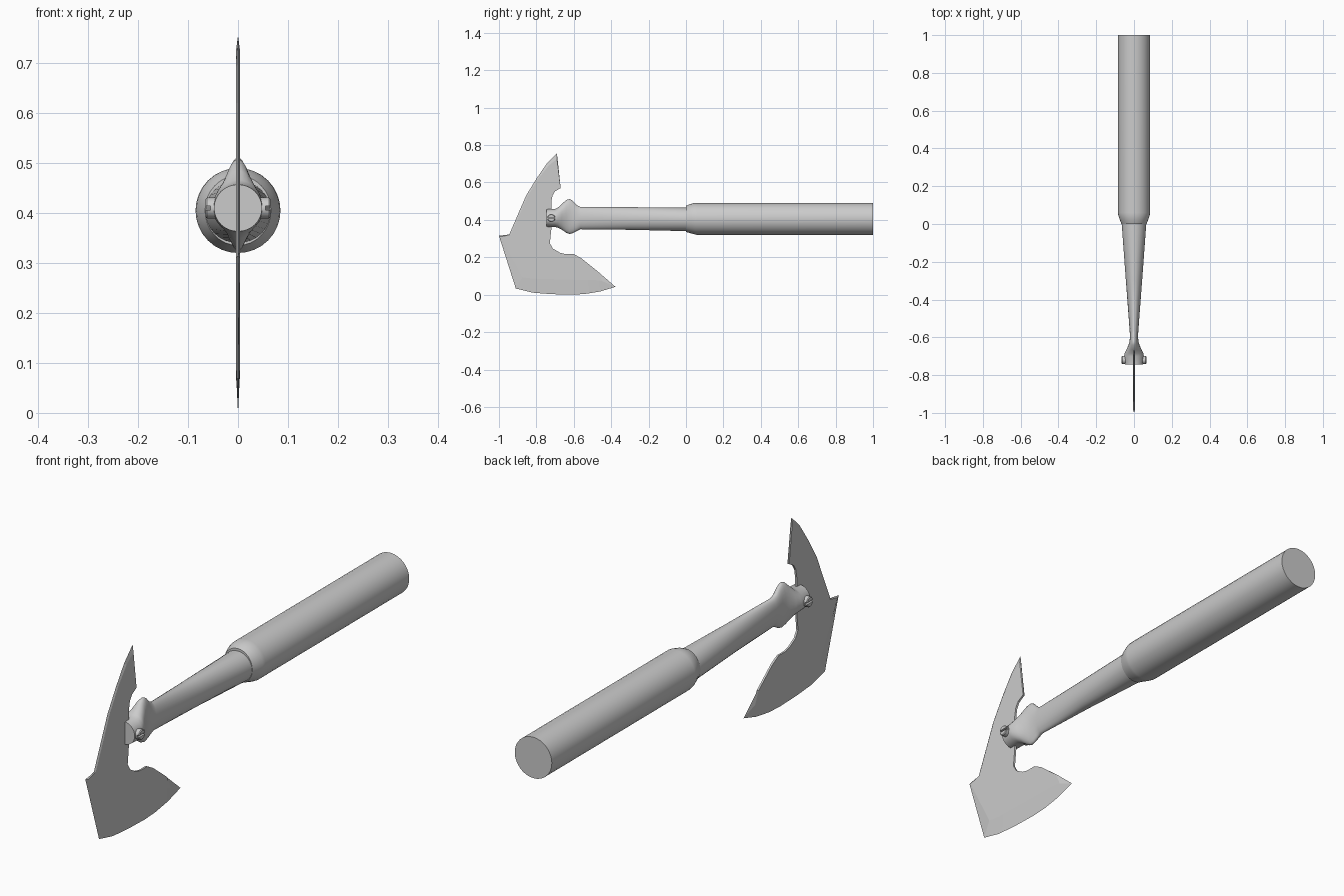
import bpy, bmesh
from math import sin, cos, pi, radians

if "Cube" in bpy.data.objects:
    bpy.data.objects.remove(bpy.data.objects["Cube"])

SEG = 32


def finish(name, bm, angle=35):
    bmesh.ops.recalc_face_normals(bm, faces=bm.faces[:])
    me = bpy.data.meshes.new(name)
    bm.to_mesh(me)
    bm.free()
    ob = bpy.data.objects.new(name, me)
    bpy.context.collection.objects.link(ob)
    bpy.ops.object.select_all(action='DESELECT')
    ob.select_set(True)
    bpy.context.view_layer.objects.active = ob
    bpy.ops.object.shade_smooth_by_angle(angle=radians(angle))
    return ob


def loft(name, rings, angle=35):
    """Skin a stack of equal-length point rings and cap both ends."""
    bm = bmesh.new()
    rows = [[bm.verts.new(p) for p in r] for r in rings]
    n = len(rows[0])
    for a, b in zip(rows, rows[1:]):
        for i in range(n):
            j = (i + 1) % n
            bm.faces.new((a[i], a[j], b[j], b[i]))
    bm.faces.new(rows[0])
    bm.faces.new(rows[-1])
    return finish(name, bm, angle)


def oval(y, lo, hi, hx):
    """Elliptical handle section from its height range and half width."""
    return [(hx * cos(2 * pi * i / SEG), y,
             (lo + hi) / 2 + (hi - lo) / 2 * sin(2 * pi * i / SEG))
            for i in range(SEG)]


# Grip: round bar with a chamfered collar
loft("grip", [oval(*s) for s in [
    (0.0, .335, .475, .066), (.02, .33, .484, .074),
    (.045, .323, .49, .083), (.06, .32, .49, .085), (1.0, .32, .49, .085)]])

# Shaft: narrows sideways, swells vertically, ends in a round socket
loft("shaft", [oval(*s) for s in [
    (.03, .34, .465, .066), (0, .34, .465, .065), (-.3, .347, .468, .043),
    (-.565, .35, .47, .023), (-.585, .34, .48, .022), (-.605, .329, .502, .022),
    (-.622, .325, .511, .024), (-.64, .331, .507, .029),
    (-.665, .348, .484, .04), (-.685, .358, .466, .05),
    (-.70, .362, .459, .052), (-.745, .363, .457, .048)]], 50)

# Blade: flat plate; sharpened points carry an inset (dy, dz) for the bevel
T = .004
outline = [
    (-.69, .755, 0, -.03), (-.67, .57, 0, 0), (-.70, .553, 0, 0),
    (-.714, .53, 0, 0), (-.72, .495, 0, 0), (-.72, .35, 0, 0),
    (-.728, .275, 0, 0), (-.712, .247, 0, 0), (-.675, .225, 0, 0),
    (-.645, .217, 0, 0), (-.60, .217, 0, 0), (-.56, .195, 0, 0),
    (-.47, .123, 0, 0), (-.377, .042, -.07, .03), (-.46, .017, -.01, .06),
    (-.54, .004, 0, .075), (-.61, 0, 0, .08), (-.72, .003, 0, .08),
    (-.82, .011, 0, .075), (-.91, .033, .035, .06), (-1.0, .315, .012, -.005),
    (-.945, .322, .008, 0), (-.855, .53, .01, 0), (-.80, .62, .01, 0),
    (-.745, .70, .01, -.01)]
side = [(y + dy, z + dz) for y, z, dy, dz in outline]
loft("blade", [[(-T, *p) for p in side],
               [(0, y, z) for y, z, _, _ in outline],
               [(T, *p) for p in side]], 1)

# Pivot bolt through the socket
PY, PZ, R = -.72, .41, .021


def disc(x):
    return [(x, PY + R * cos(2 * pi * i / 24), PZ + R * sin(2 * pi * i / 24))
            for i in range(24)]


loft("bolt", [disc(-.055), disc(.055)])

# Slotted screw heads: two half discs per side
for s, label in ((1, "right"), (-1, "left")):
    for v, half in ((1, "upper"), (-1, "lower")):
        arc = [radians(12 + 156 * i / 10) for i in range(11)]
        loft(f"screw_head_{label}_{half}",
             [[(s * x, PY + r * cos(a), PZ + v * r * sin(a)) for a in arc]
              for x, r in ((.054, R), (.062, R), (.065, R * .86))])
